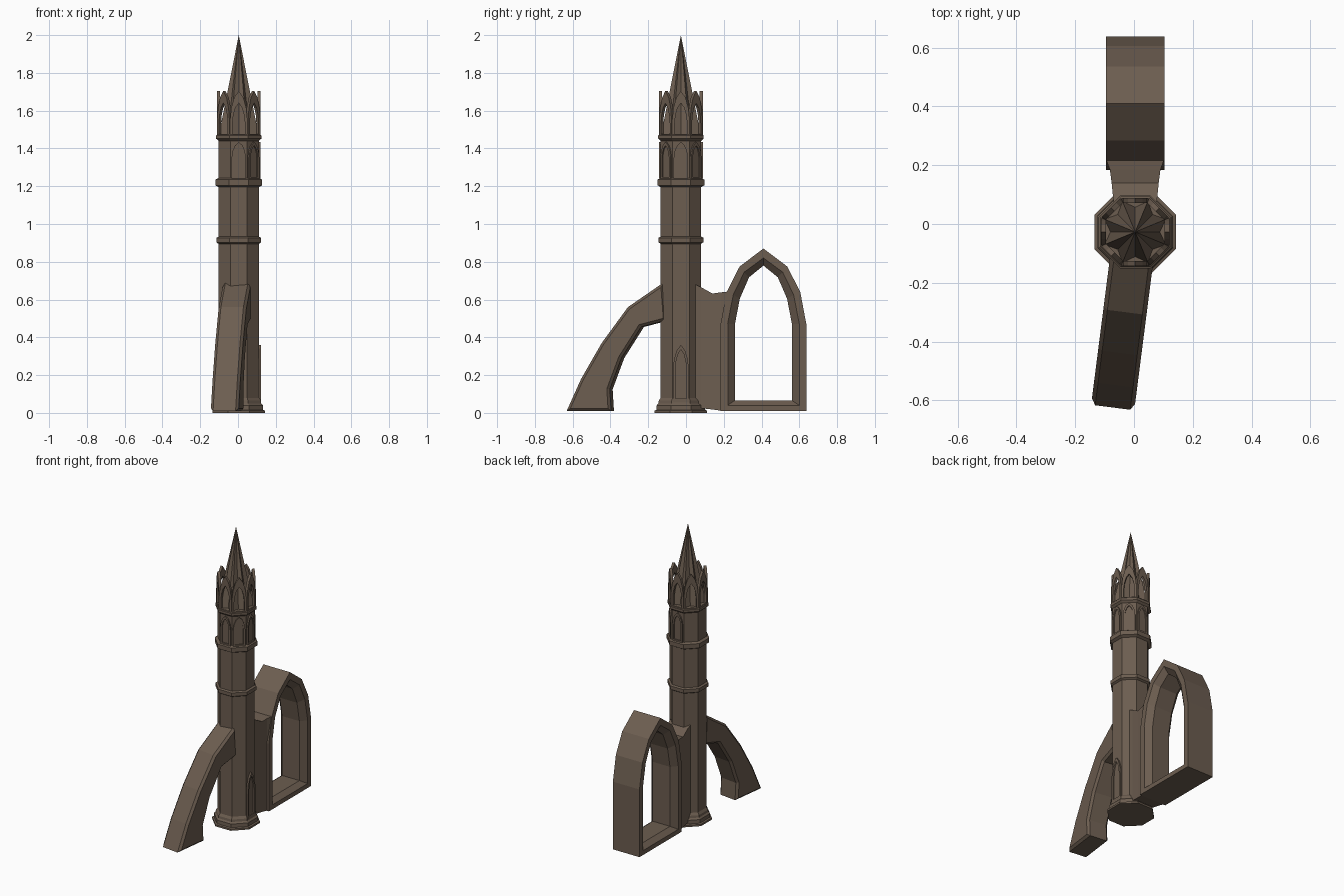
import bpy, bmesh, math

if "Cube" in bpy.data.objects:
    bpy.data.objects.remove(bpy.data.objects["Cube"])

CX, CY = 0.004, -0.027          # tower axis
stone = bpy.data.materials.new("weathered_brown_stone")
stone.diffuse_color = (0.15, 0.11, 0.08, 1)
stone.use_nodes = True
stone.node_tree.nodes["Principled BSDF"].inputs["Base Color"].default_value = stone.diffuse_color


def finish(bm, name):
    bmesh.ops.recalc_face_normals(bm, faces=bm.faces[:])
    me = bpy.data.meshes.new(name)
    bm.to_mesh(me)
    bm.free()
    me.materials.append(stone)
    ob = bpy.data.objects.new(name, me)
    bpy.context.collection.objects.link(ob)
    return ob


def skin(loops, name, caps=True, closed=False):
    """Bridge equal-length point loops; cap the ends or close into a ring."""
    bm = bmesh.new()
    rows = [[bm.verts.new(p) for p in lp] for lp in loops]
    pairs = list(zip(rows, rows[1:]))
    if closed:
        pairs.append((rows[-1], rows[0]))
    n = len(rows[0])
    for a, b in pairs:
        for i in range(n):
            j = (i + 1) % n
            bm.faces.new((a[i], a[j], b[j], b[i]))
    if caps and not closed:
        bm.faces.new(rows[0])
        bm.faces.new(rows[-1])
    return finish(bm, name)


def octagon(apothem, z):
    r = apothem / math.cos(math.pi / 8)
    return [(CX + r * math.cos(math.pi / 8 + k * math.pi / 4),
             CY + r * math.sin(math.pi / 8 + k * math.pi / 4), z) for k in range(8)]


def lathe(profile, name):
    return skin([octagon(a, z) for a, z in profile], name)


def arch(hw, z0, spring, top):
    """Pointed arch outline as (u, z) points."""
    h = top - spring
    half = [(hw, z0), (hw, spring), (hw * .86, spring + h * .42), (hw * .53, spring + h * .77)]
    return half + [(0, top)] + [(-u, z) for u, z in reversed(half)]


def place(outline, d, ang, cx=CX, cy=CY):
    """Stand an outline upright at distance d from a centre, facing ang."""
    c, s = math.cos(ang), math.sin(ang)
    return [(cx + c * d - s * u, cy + s * d + c * u, z) for u, z in outline]


# Tower base, shaft, belfry and bands
lathe([(.139, 0), (.139, .012), (.129, .016), (.128, .04), (.119, .05),
       (.117, .065), (.107, .08)], "tower_base")
lathe([(.107, .07), (.107, 1.46)], "tower_shaft")
lathe([(.107, .895), (.119, .903), (.119, .927), (.107, .933)], "lower_band")
lathe([(.107, 1.195), (.124, 1.205), (.124, 1.235), (.107, 1.243)], "middle_band")
lathe([(.107, 1.44), (.120, 1.452), (.120, 1.468), (.112, 1.477)], "upper_band")


def blind_window(name, ang, outer, inner, front):
    skin([place(outer, .10, ang), place(outer, front, ang), place(inner, front, ang),
          place(inner, .1085, ang)], name)


# Blind lancets on the belfry and the door low on the right
for k in range(-2, 3):
    blind_window(f"belfry_window_{k + 3}", k * math.pi / 4,
                 arch(.038, 1.24, 1.35, 1.435), arch(.026, 1.25, 1.35, 1.415), .116)
blind_window("tower_door", 0, arch(.042, .05, .23, .36), arch(.029, .075, .23, .335), .118)

# Crown of pointed arches
for k in range(8):
    a = k * math.pi / 4
    o, i = arch(.046, 1.47, 1.55, 1.705), arch(.033, 1.476, 1.53, 1.64)
    skin([place(o, .099, a), place(o, .116, a), place(i, .116, a), place(i, .099, a)],
         f"crown_arch_{k + 1}", closed=True)

# Star-plan spire
bm = bmesh.new()
tip = bm.verts.new((CX, CY, 2.0))
ring = []
for k in range(16):
    a = math.pi / 8 * (k + 1)
    r = .114 if k % 2 == 0 else .085
    ring.append(bm.verts.new((CX + r * math.cos(a), CY + r * math.sin(a), 1.47)))
for k in range(16):
    bm.faces.new((ring[k], ring[(k + 1) % 16], tip))
bm.faces.new(ring)
finish(bm, "spire")

# Large arched window frame behind the tower


def big(hw, z0, spring, shoulders, top):
    half = [(hw, z0), (hw, spring)] + shoulders
    return half + [(0, top)] + [(-u, z) for u, z in reversed(half)]


outer = big(.227, .01, .47, [(.195, .64), (.126, .775)], .87)
frame = big(.190, .04, .47, [(.160, .625), (.102, .745)], .82)
hole = big(.151, .066, .47, [(.125, .605), (.076, .718)], .78)
stack = [(outer, -.1), (frame, -.1), (hole, -.065), (hole, .065), (frame, .1), (outer, .1)]
skin([place(o, d, 0, .004, .41) for o, d in stack], "arched_window_frame", closed=True)

# Wall joining the tower to the window frame
sections = [(.05, .074, .03, .68), (.08, .074, .025, .665), (.14, .08, .018, .632),
            (.185, .086, .012, .638), (.222, .1, .01, .642)]
link = skin([[(.004 - w, y, b), (.004 + w, y, b), (.004 + w, y, t), (.004 - w, y, t)]
             for y, w, b, t in sections], "joining_wall")

# Flying buttress: side profile (distance from axis, height), chamfered, swung slightly left
profile = [(.602, .01), (.525, .18), (.415, .37), (.275, .56), (.085, .69),
           (.07, .49), (.205, .455), (.31, .29), (.372, .125), (.365, .01)]
ang, w, ch = math.radians(-90 - 7.3), .148, .014
c, s = math.cos(ang), math.sin(ang)
bm = bmesh.new()
rows = [[bm.verts.new((CX + c * d - s * u, CY + s * d + c * u, z)) for d, z in profile]
        for u in (-w / 2 + ch, w / 2 - ch)]
caps = [bm.faces.new(r) for r in rows]
for i in range(len(profile)):
    j = (i + 1) % len(profile)
    bm.faces.new((rows[0][i], rows[0][j], rows[1][j], rows[1][i]))
bmesh.ops.recalc_face_normals(bm, faces=bm.faces[:])
for f in caps:
    bmesh.ops.inset_region(bm, faces=[f], thickness=ch, depth=ch, use_even_offset=True)
finish(bm, "flying_buttress")
